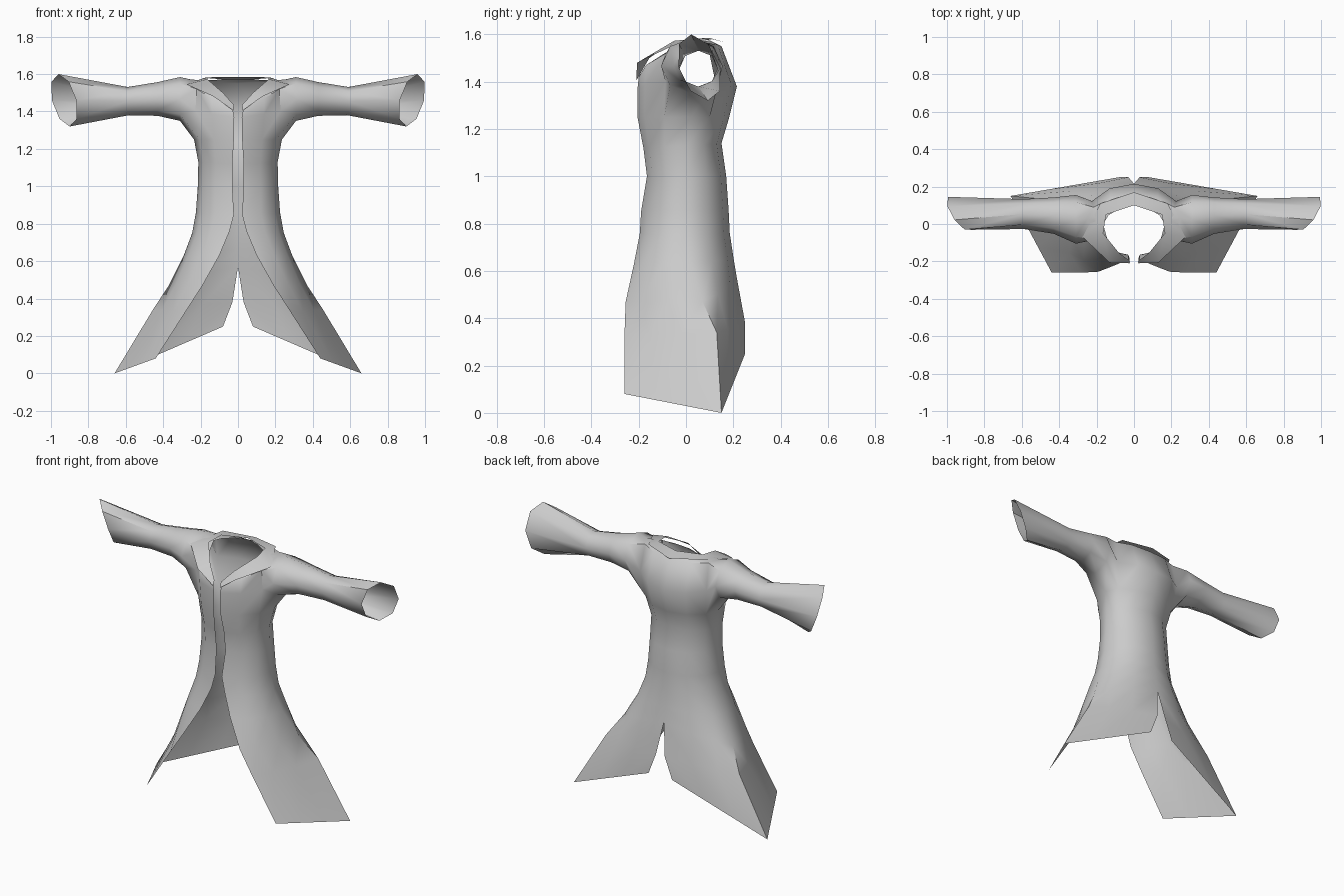
import bpy, bmesh, math
from mathutils import Vector

if "Cube" in bpy.data.objects:
    bpy.data.objects.remove(bpy.data.objects["Cube"])

cloth = bpy.data.materials.new("grey_cloth")
cloth.diffuse_color = (0.6, 0.6, 0.6, 1)
cloth.use_nodes = True
cloth.node_tree.nodes["Principled BSDF"].inputs["Base Color"].default_value = cloth.diffuse_color


def finish(name, bm):
    """Turn a right-hand half into a mirrored, smooth-shaded object."""
    loose = [v for v in bm.verts if not v.link_faces]
    bmesh.ops.delete(bm, geom=loose, context='VERTS')
    mesh = bpy.data.meshes.new(name)
    bm.to_mesh(mesh)
    bm.free()
    mesh.materials.append(cloth)
    ob = bpy.data.objects.new(name, mesh)
    bpy.context.collection.objects.link(ob)
    mirror = ob.modifiers.new("mirror", 'MIRROR')
    mirror.merge_threshold = 0.001
    bpy.ops.object.select_all(action='DESELECT')
    ob.select_set(True)
    bpy.context.view_layer.objects.active = ob
    bpy.ops.object.shade_smooth_by_angle(angle=math.radians(50))
    return ob


def quarter(a, b, t, roundness, start_flat):
    """Point between a and b, blended from a straight line to an elliptic arc."""
    s, c = math.sin(t * math.pi / 2), math.cos(t * math.pi / 2)
    line = a.lerp(b, t)
    if start_flat:      # front edge to side
        arc = Vector((a.x + (b.x - a.x) * s, b.y + (a.y - b.y) * c, line.z))
    else:               # side to back centre
        arc = Vector((b.x + (a.x - b.x) * c, a.y + (b.y - a.y) * s, line.z))
    return line.lerp(arc, roundness)


# Body rows from hem to neck: front edge, side, back centre, roundness
rows = [
    ((.44, -.26, .08), (.66, .15, 0), (.08, .25, .25), 0),
    ((.28, -.26, .33), (.455, .13, .34), (.03, .25, .38), .3),
    ((.19, -.255, .47), (.37, .07, .47), (0, .215, .57), .7),
    ((.10, -.22, .63), (.29, .02, .63), (0, .20, .66), 1),
    ((.045, -.195, .76), (.245, 0, .75), (0, .185, .76), 1),
    ((.022, -.19, .85), (.225, 0, .86), (0, .18, .86), 1),
    ((.03, -.165, 1.0), (.215, 0, 1.0), (0, .17, 1.0), 1),
    ((.03, -.18, 1.12), (.212, 0, 1.13), (0, .15, 1.14), 1),
    ((.022, -.205, 1.25), (.235, .02, 1.25), (0, .18, 1.24), 1),
    ((.02, -.205, 1.37), (.26, .03, 1.42), (0, .215, 1.38), 1),
    ((.03, -.20, 1.42), (.25, .03, 1.57), (0, .15, 1.55), 1),
    ((.022, -.195, 1.43), (.165, 0, 1.565), (0, .10, 1.575), .8),
]
bm = bmesh.new()
grid = []
for f, t, c, r in rows:
    f, t, c = Vector(f), Vector(t), Vector(c)
    pts = [quarter(f, t, i / 3, r, True) for i in range(3)]
    pts += [quarter(t, c, i / 3, r, False) for i in range(4)]
    grid.append([bm.verts.new(p) for p in pts])
for i in range(len(grid) - 1):
    for j in range(6):
        if i in (8, 9) and j in (2, 3):
            continue    # armhole
        bm.faces.new((grid[i][j], grid[i][j + 1], grid[i + 1][j + 1], grid[i + 1][j]))

# Sleeve rings grown out of the armhole: x, y centre, z centre, y radius, z radius
ring = [grid[8][2], grid[8][3], grid[8][4], grid[9][4],
        grid[10][4], grid[10][3], grid[10][2], grid[9][2]]
sleeve = [(.31, .025, 1.467, .13, .117), (.43, .045, 1.467, .097, .09),
          (.59, .053, 1.455, .08, .076), (.93, .057, 1.46, .088, .14)]
for k, (x, yc, zc, ry, rz) in enumerate(sleeve):
    cuff = k == len(sleeve) - 1
    new = []
    for n in range(8):
        a = math.radians(-135 + 45 * n)
        cy, sz = math.cos(a), math.sin(a)
        dx = .065 * cy + .03 * sz if cuff else 0      # slanted cuff
        dy = -.035 * sz if cuff else 0
        new.append(bm.verts.new((x + dx, yc + ry * cy + dy, zc + rz * sz)))
    for n in range(8):
        m = (n + 1) % 8
        bm.faces.new((ring[n], ring[m], new[m], new[n]))
    ring = new
finish("coat", bm)

# Folded collar and lapels lying over the neckline
inner = [(.022, -.198, 1.435), (.08, -.155, 1.50), (.165, -.05, 1.573),
         (.15, .05, 1.583), (0, .10, 1.585)]
outer = [(.025, -.21, 1.405), (.13, -.207, 1.48), (.275, -.07, 1.545),
         (.18, .11, 1.58), (0, .17, 1.565)]
bm = bmesh.new()
vi = [bm.verts.new(p) for p in inner]
vo = [bm.verts.new(p) for p in outer]
for i in range(4):
    bm.faces.new((vo[i], vo[i + 1], vi[i + 1], vi[i]))
finish("collar", bm)
